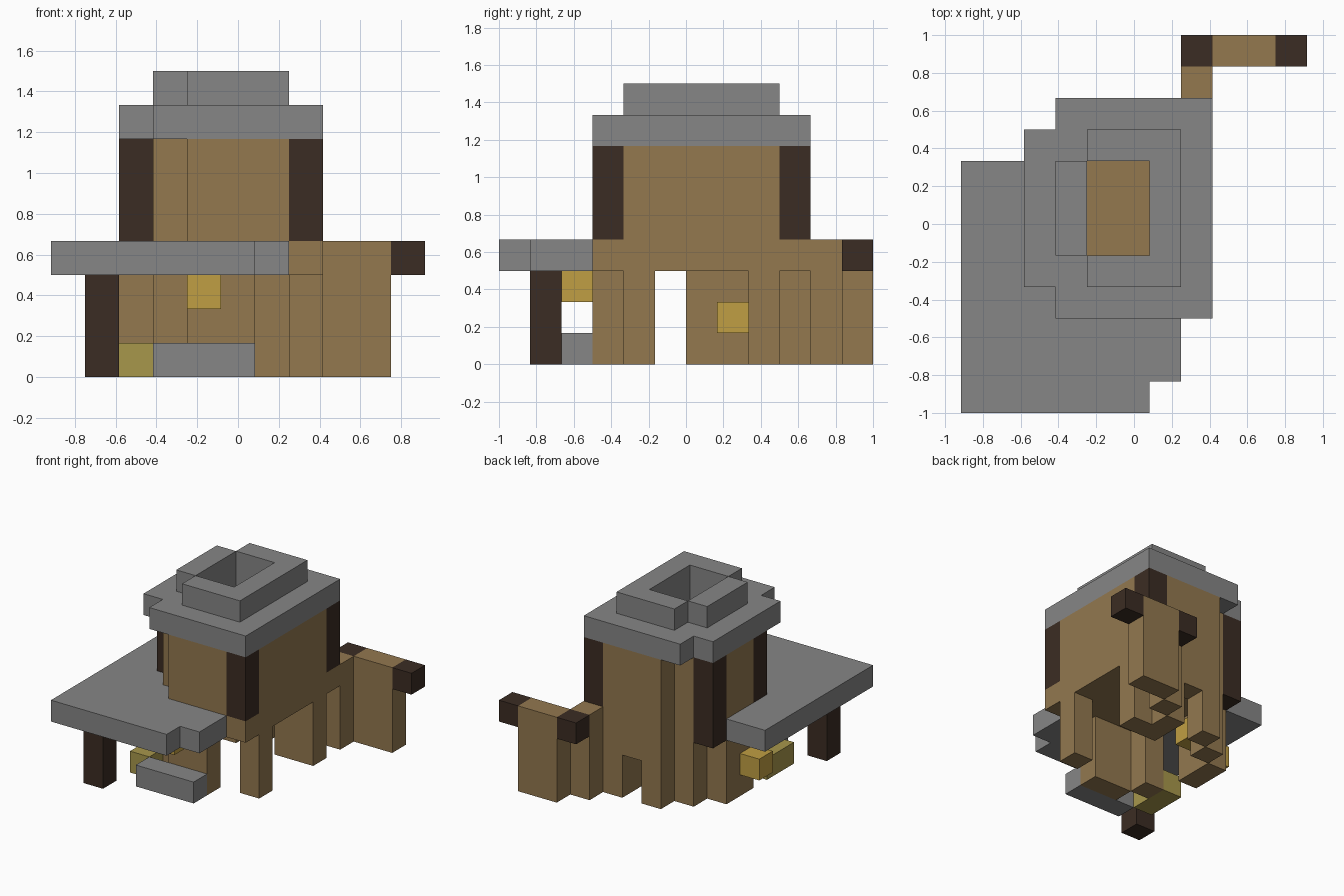
import bpy
import bmesh
from mathutils import Vector

cube = bpy.data.objects.get("Cube")
if cube:
    bpy.data.objects.remove(cube)

U = 1 / 6                                 # edge of one building block
ORIGIN = Vector((-5.5 * U, -6 * U, 0))    # centres the block grid


def material(name, rgb):
    linear = [((c / 255 + 0.055) / 1.055) ** 2.4 for c in rgb] + [1]
    mat = bpy.data.materials.new(name)
    mat.use_nodes = True
    mat.diffuse_color = linear
    bsdf = next(n for n in mat.node_tree.nodes if n.type == 'BSDF_PRINCIPLED')
    bsdf.inputs["Base Color"].default_value = linear
    bsdf.inputs["Roughness"].default_value = 0.9
    return mat


PLANK = material("plank brown", (147, 120, 79))
STONE = material("stone grey", (134, 134, 134))
LOG = material("dark log", (59, 44, 35))
LAMP = material("lamp yellow", (192, 159, 67))
STRAW = material("straw olive", (167, 151, 75))

grid = {}     # block position -> part name
colours = {}  # part name -> material


def fill(name, mat, *boxes):
    """Fill inclusive block ranges 'x y z', each written as low-high or one index."""
    colours[name] = mat
    for box in boxes:
        xs, ys, zs = [range(int(r.split("-")[0]), int(r.split("-")[-1]) + 1)
                      for r in box.split()]
        for x in xs:
            for y in ys:
                for z in zs:
                    grid[x, y, z] = name


def carve(*boxes):
    fill("empty", None, *boxes)
    for cell in [c for c, n in grid.items() if n == "empty"]:
        del grid[cell]


# Upper storey, hollow inside, standing on a plank floor
fill("upper_walls", PLANK, "4-7 3 4-6", "3-7 4 4-6", "2-7 5-8 4-6", "4-7 9 4-6")
carve("4-6 4 4-6", "3-6 5-7 4-6", "4-6 8 4-6")
fill("upper_floor", PLANK, "4-7 3 3", "3-7 4 3", "2-7 5-8 3", "4-7 9 3")

# Corner posts
fill("front_left_post", LOG, "7 3 4-6")
fill("back_left_post", LOG, "7 9 4-6")
fill("front_right_post", LOG, "2 5 4-6")
fill("back_right_post", LOG, "2 8 3-6")

# Ground floor walls, with a doorway at the back
fill("lower_front_wall", PLANK, "4-5 3 0-2", "3 4 0-2")
fill("lower_side_wall", PLANK, "2 6-7 0-2", "3 8 0-2")
fill("lower_back_wall", PLANK, "4-6 9 0-2", "6-7 8 0-2")
carve("5 9 0-1")
fill("front_pillar", PLANK, "7 4 0-2")

# Back wing with log beam ends
fill("wing_wall", PLANK, "7 10 0-3", "8-9 11 0-3")
fill("wing_beam_ends", LOG, "7 11 3", "10 11 3")

# Stepped roof with an open shaft
fill("roof_eaves", STONE, "3-7 3 7", "2-7 4-8 7", "3-7 9 7")
fill("roof_crown", STONE, "4-6 4 8", "3-6 5-7 8", "4-6 8 8")
carve("4-5 5-7 7-8")

# Porch canopy, its post and the front step
fill("porch_canopy", STONE, "0-5 0 3", "0-6 1-2 3", "0-3 3 3", "0-2 4-5 3", "0-1 6-7 3")
fill("porch_post", LOG, "1 1 0-2")
fill("front_step", STONE, "3-5 2 0")

# Lamps and straw
fill("porch_lamp", LAMP, "4 2 2")
fill("side_lamp", LAMP, "1 6 1")
fill("indoor_lamp", LAMP, "3 7 1")
fill("straw_bales", STRAW, "2 3-4 0")


def build(name, mat):
    """Mesh the exposed faces of one part and merge the flat ones."""
    bm = bmesh.new()
    for cell in [c for c, n in grid.items() if n == name]:
        centre = ORIGIN + (Vector(cell) + Vector((0.5, 0.5, 0.5))) * U
        for axis in range(3):
            for sign in (-1, 1):
                step = [0, 0, 0]
                step[axis] = sign
                if tuple(a + b for a, b in zip(cell, step)) in grid:
                    continue
                n, s, t = Vector(step), Vector((0, 0, 0)), Vector((0, 0, 0))
                s[(axis + 1) % 3] = 1
                t = n.cross(s)
                corners = [n + s + t, n - s + t, n - s - t, n + s - t]
                bm.faces.new([bm.verts.new(centre + c * U / 2) for c in corners])
    bmesh.ops.remove_doubles(bm, verts=bm.verts, dist=0.001)
    bmesh.ops.dissolve_limit(bm, angle_limit=0.01, verts=bm.verts, edges=bm.edges)
    mesh = bpy.data.meshes.new(name)
    bm.to_mesh(mesh)
    bm.free()
    mesh.materials.append(mat)
    bpy.context.collection.objects.link(bpy.data.objects.new(name, mesh))


for part, mat in colours.items():
    if mat:
        build(part, mat)
